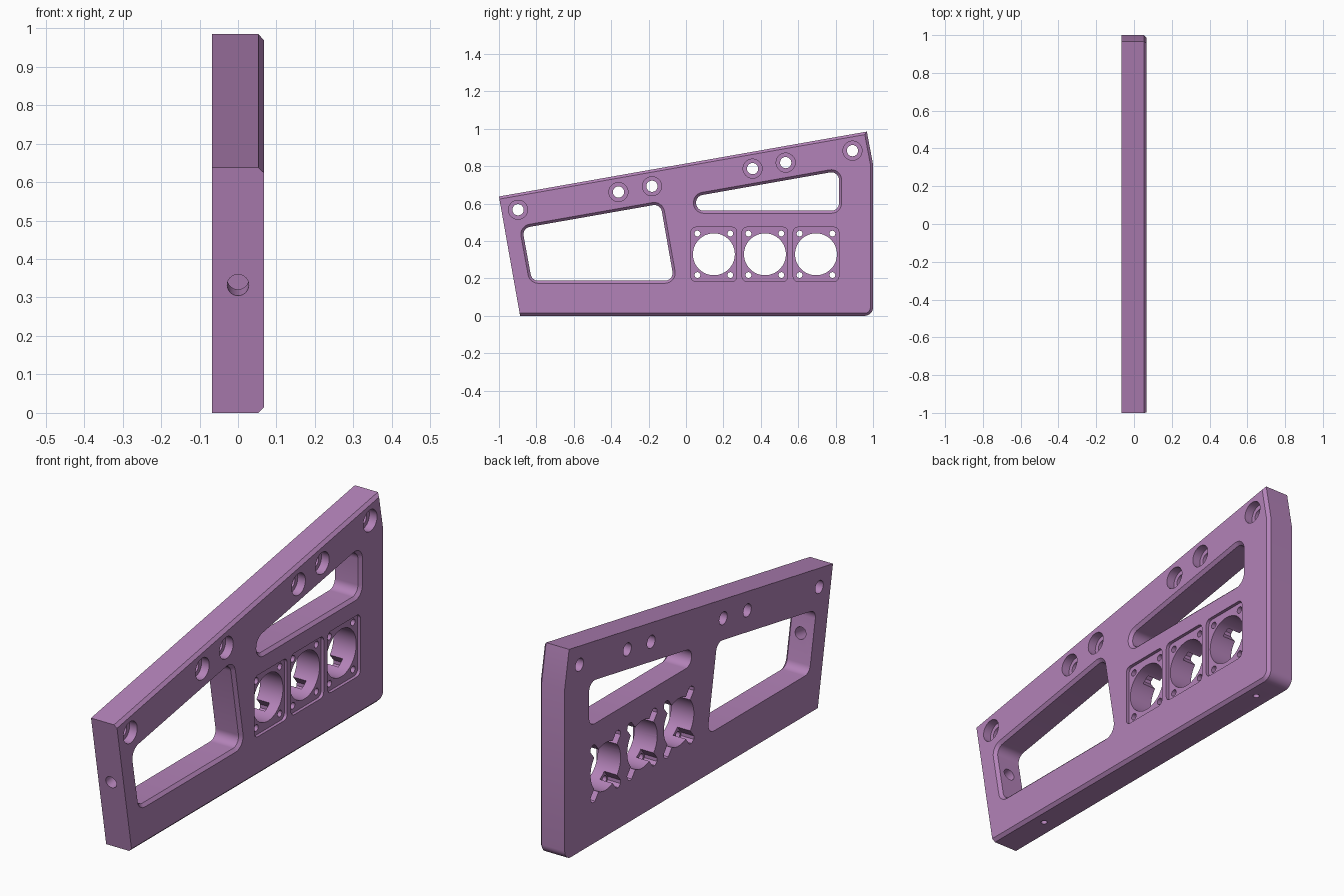
import bpy, bmesh, math
from mathutils import Vector

if "Cube" in bpy.data.objects:
    bpy.data.objects.remove(bpy.data.objects["Cube"])

HALF = 0.067      # half thickness of the panel
CH = 0.014        # chamfer size
SLOPE = math.radians(10)

mat = bpy.data.materials.new("mauve")
mat.diffuse_color = (0.45, 0.225, 0.48, 1)
mat.use_nodes = True
mat.node_tree.nodes["Principled BSDF"].inputs["Base Color"].default_value = mat.diffuse_color


def offset(pts, dist):
    """Move every edge of a counter-clockwise polygon outward by its distance."""
    n = len(pts)
    normals = []
    for i in range(n):
        e = (Vector(pts[(i + 1) % n]) - Vector(pts[i])).normalized()
        normals.append(Vector((e.y, -e.x)))
    out = []
    for i in range(n):
        a, b = normals[i - 1], normals[i]
        da, db = dist[i - 1], dist[i]
        det = a.x * b.y - a.y * b.x
        out.append((pts[i][0] + (da * b.y - db * a.y) / det,
                    pts[i][1] + (a.x * db - b.x * da) / det))
    return out


def rounded(pts, radii, seg=8):
    """Replace polygon corners by arcs."""
    out = []
    for i, p in enumerate(pts):
        p, r = Vector(p), radii[i]
        if r == 0:
            out.append(tuple(p))
            continue
        u = (Vector(pts[i - 1]) - p).normalized()
        v = (Vector(pts[(i + 1) % len(pts)]) - p).normalized()
        half = u.angle(v) / 2
        c = p + (u + v).normalized() * (r / math.sin(half))
        start = p + u * (r / math.tan(half)) - c
        sweep = math.pi - 2 * half
        for k in range(seg + 1):
            t = sweep * k / seg
            out.append((c.x + start.x * math.cos(t) - start.y * math.sin(t),
                        c.y + start.x * math.sin(t) + start.y * math.cos(t)))
    return out


def circle(y, z, r, n=40):
    return [(y + r * math.cos(2 * math.pi * k / n),
             z + r * math.sin(2 * math.pi * k / n)) for k in range(n)]


def loft(name, layers):
    """Solid through matching (y, z) outlines placed at increasing x."""
    bm = bmesh.new()
    rings = [[bm.verts.new((x, y, z)) for y, z in pts] for x, pts in layers]
    n = len(rings[0])
    bm.faces.new(rings[0][::-1])
    bm.faces.new(rings[-1])
    for a, b in zip(rings, rings[1:]):
        for i in range(n):
            j = (i + 1) % n
            bm.faces.new((a[i], a[j], b[j], b[i]))
    bmesh.ops.recalc_face_normals(bm, faces=bm.faces)
    mesh = bpy.data.meshes.new(name)
    bm.to_mesh(mesh)
    bm.free()
    obj = bpy.data.objects.new(name, mesh)
    bpy.context.collection.objects.link(obj)
    mesh.materials.append(mat)
    return obj


# Panel: sloped top, leaning front, chamfer on all right-side edges but the front
outline = [(-0.887, 0), (1, 0), (1, 0.81), (0.967, 0.985), (-1, 0.638)]
small = offset(outline, [-CH, -CH, -CH, -CH, 0])
panel = loft("side_panel", [
    (-HALF, rounded(outline, [0, 0.045, 0, 0, 0])),
    (HALF - CH, rounded(outline, [0, 0.045, 0, 0, 0])),
    (HALF, rounded(small, [0, 0.045 - CH, 0, 0, 0]))])


def cut(cutter):
    mod = panel.modifiers.new("cut", 'BOOLEAN')
    mod.operation = 'DIFFERENCE'
    mod.solver = 'EXACT'
    mod.object = cutter
    bpy.context.view_layer.objects.active = panel
    bpy.ops.object.modifier_apply(modifier=mod.name)
    bpy.data.objects.remove(cutter)


def drill(pts, x0, x1):
    cut(loft("cutter", [(x0, pts), (x1, pts)]))


def bore(loc, direction, r, depth):
    bpy.ops.mesh.primitive_cylinder_add(vertices=32, radius=r, depth=depth, location=loc)
    obj = bpy.context.object
    obj.rotation_euler = Vector(direction).to_track_quat('Z', 'Y').to_euler()
    obj.data.materials.append(mat)
    bpy.context.view_layer.update()
    cut(obj)


# Two large windows with chamfered right rims
windows = [
    [(-0.836, 0.174), (-0.047, 0.174), (-0.125, 0.615), (-0.892, 0.480)],
    [(0.04, 0.548), (0.832, 0.548), (0.832, 0.792), (0.04, 0.652)]]
for wide in windows:
    narrow = offset(wide, [-CH] * 4)
    o, i = rounded(wide, [0.055] * 4), rounded(narrow, [0.055 - CH] * 4)
    cut(loft("cutter", [(-0.1, i), (HALF - CH, i), (HALF, o), (0.1, o)]))

# Counterbored bolt holes along the sloped top
for y, z in [(-0.898, 0.567), (-0.361, 0.662), (-0.182, 0.693),
             (0.356, 0.787), (0.533, 0.819), (0.89, 0.883)]:
    drill(circle(y, z, 0.030), -0.1, 0.1)
    drill(circle(y, z, 0.051), HALF - 0.04, 0.1)

# Three round sockets: square recess, bore, screw holes and nut slots behind
CZ = 0.329
for cy in (0.149, 0.422, 0.695):
    w, h = 0.122, 0.145
    plate = [(cy - w, CZ - h), (cy + w, CZ - h), (cy + w, CZ + h), (cy - w, CZ + h)]
    drill(rounded(plate, [0.025] * 4, 5), HALF - 0.015, 0.1)
    drill(circle(cy, CZ, 0.112, 56), -0.1, 0.1)
    for sy in (-1, 1):
        for sz in (-1, 1):
            hole = Vector((cy + sy * 0.088, CZ + sz * 0.111))
            drill(circle(hole.x, hole.y, 0.0155, 20), -0.1, 0.1)
            d = (hole - Vector((cy, CZ))).normalized()
            s = Vector((-d.y, d.x)) * 0.021
            base = hole - d * 0.06
            tip = hole + d * 0.012
            slot = [base - s, tip - s, tip + d * 0.012 - s * 0.5,
                    tip + d * 0.012 + s * 0.5, tip + s, base + s]
            drill([tuple(p) for p in slot], -0.1, 0.0)

# Cable hole through the leaning front, two pilot holes underneath
bore((0, -0.885, 0.343), (0, math.cos(SLOPE), math.sin(SLOPE)), 0.028, 0.22)
for y in (-0.615, 0.835):
    bore((0, y, 0.03), (0, 0, 1), 0.014, 0.18)

bpy.ops.object.select_all(action='DESELECT')
panel.select_set(True)
bpy.context.view_layer.objects.active = panel
bpy.ops.object.shade_smooth_by_angle(angle=math.radians(25))
